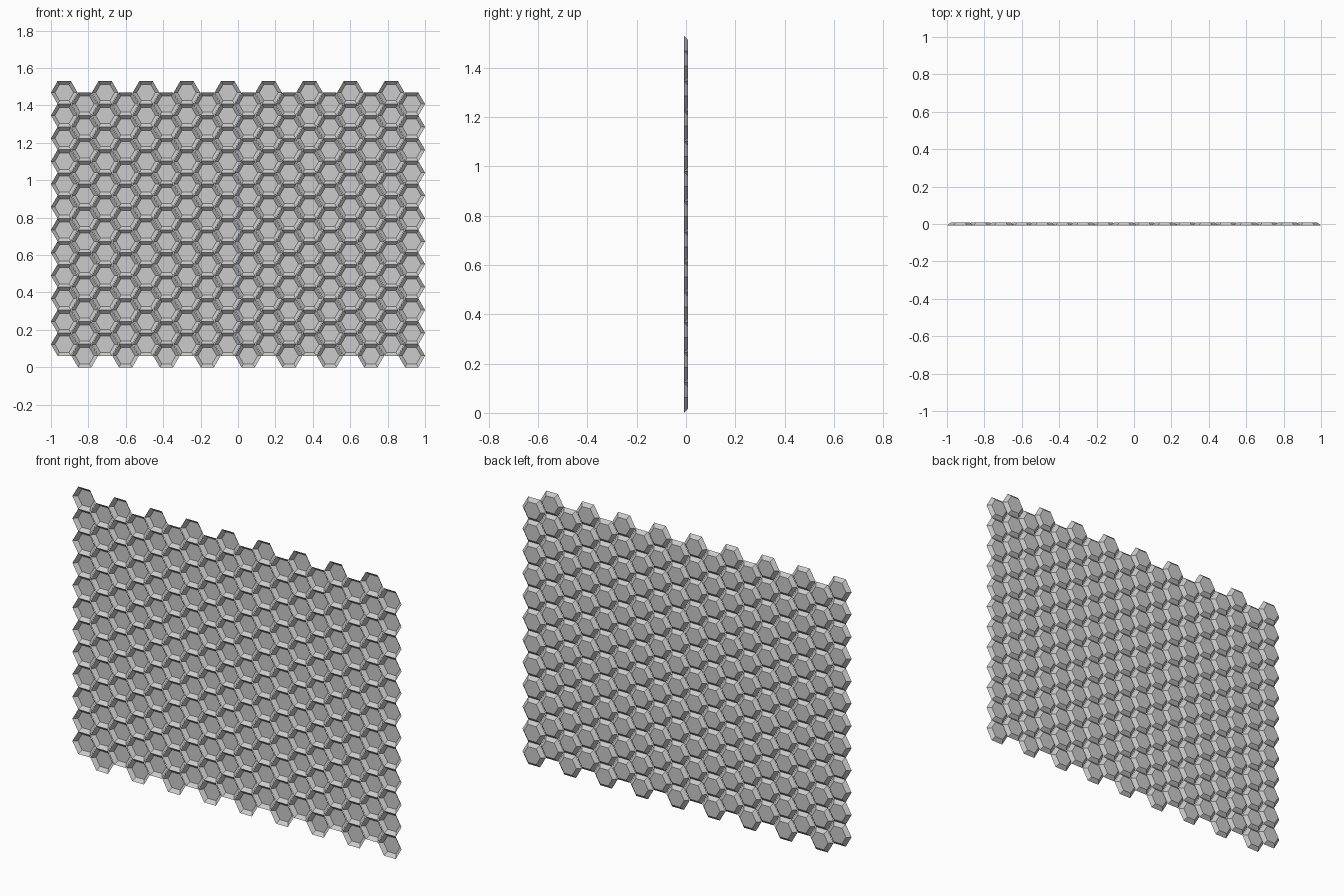
import bpy, bmesh, math

if "Cube" in bpy.data.objects:
    bpy.data.objects.remove(bpy.data.objects["Cube"])

COLS, ROWS = 18, 12
R_RIM, R_FLOOR = 0.0712, 0.0500      # open front rim, closed back face
HALF_DEPTH = 0.009
HEIGHT = 1.53
APOTHEM = R_RIM * math.cos(math.pi / 6)
DX = (2 - 2 * R_RIM) / (COLS - 1)
DZ = (HEIGHT - 2 * APOTHEM) / (ROWS - 0.5)


def hex_ring(bm, cx, y, cz, r):
    return [bm.verts.new((cx + r * math.cos(i * math.pi / 3), y,
                          cz + r * math.sin(i * math.pi / 3))) for i in range(6)]


def add_cell(bm, cx, cz):
    rim = hex_ring(bm, cx, -HALF_DEPTH, cz, R_RIM)
    floor = hex_ring(bm, cx, HALF_DEPTH, cz, R_FLOOR)
    bm.faces.new(floor[::-1])
    for i in range(6):
        j = (i + 1) % 6
        bm.faces.new((rim[i], floor[i], floor[j], rim[j]))
    # outward normals on the back of each shallow cup
    return floor


# Panel of tapered hexagonal cups, every second column dropped half a cell
bm = bmesh.new()
for c in range(COLS):
    drop = 0 if c % 2 else DZ / 2
    for r in range(ROWS):
        add_cell(bm, -1 + R_RIM + c * DX, APOTHEM + drop + r * DZ)
bmesh.ops.recalc_face_normals(bm, faces=bm.faces)

mesh = bpy.data.meshes.new("honeycomb_panel")
bm.to_mesh(mesh)
bm.free()
panel = bpy.data.objects.new("honeycomb_panel", mesh)
bpy.context.collection.objects.link(panel)
